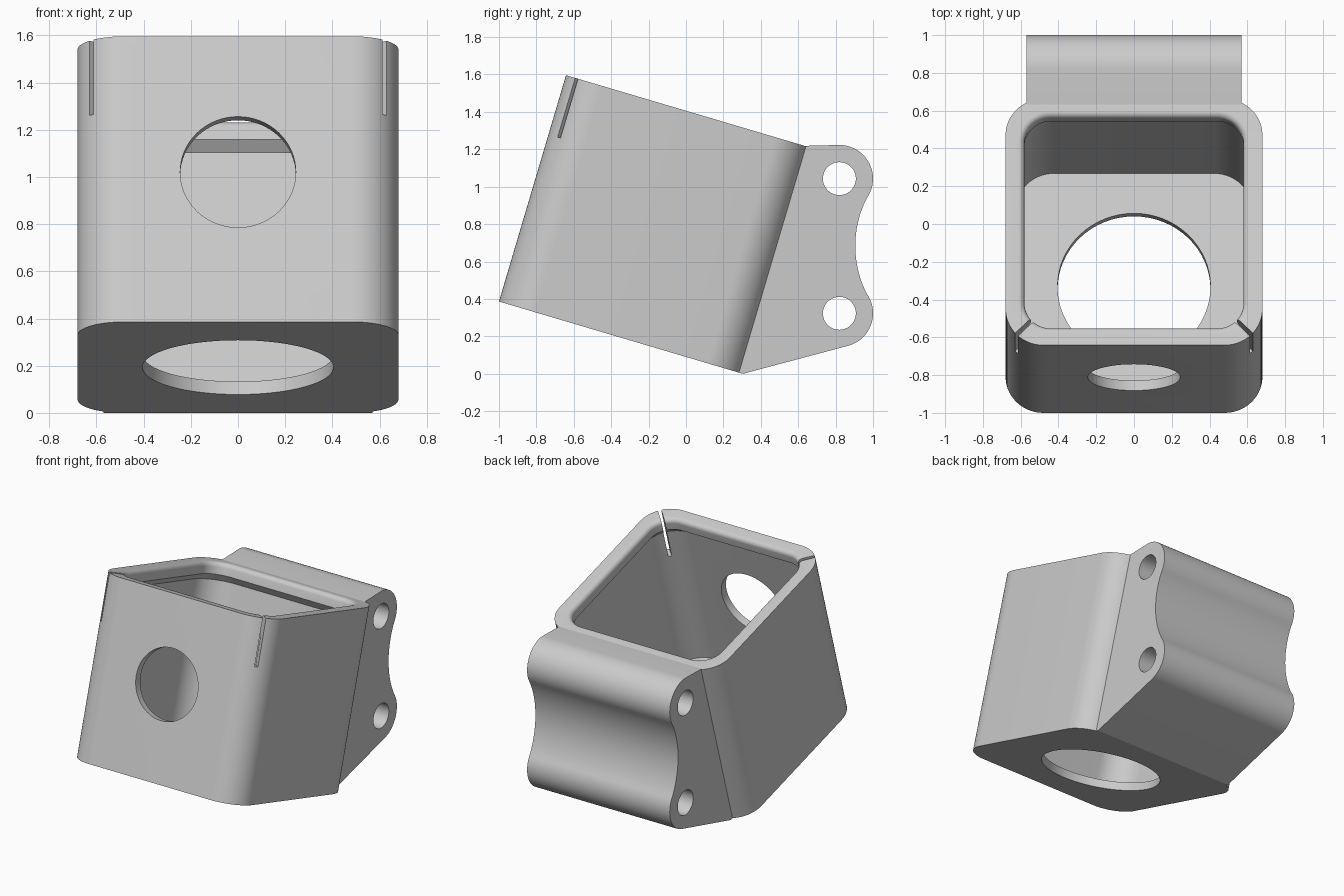
import bpy, bmesh
from math import pi, sin, cos, radians, atan2, acos, hypot
from mathutils import Matrix, Vector

cube = bpy.data.objects.get("Cube")
if cube:
    bpy.data.objects.remove(cube, do_unlink=True)

# Main sizes, in the tilted frame of the housing
SIDE, HEIGHT, WALL, LIP, FLOOR = 1.36, 1.262, 0.055, 0.1, 0.057
CORNER, FILLET, STEPS = 0.2, 0.032, 14
TILT = Matrix.Translation((0, -1, 0.386)) @ Matrix.Rotation(radians(-16.5), 4, 'X')
MID = SIDE / 2

grey = bpy.data.materials.new("plain_grey")
grey.use_nodes = True
grey.diffuse_color = (0.6, 0.6, 0.6, 1)
grey.node_tree.nodes["Principled BSDF"].inputs["Base Color"].default_value = (0.6, 0.6, 0.6, 1)


def make(name, bm, matrix=None):
    if matrix:
        bm.transform(matrix)
    bmesh.ops.recalc_face_normals(bm, faces=bm.faces)
    mesh = bpy.data.meshes.new(name)
    bm.to_mesh(mesh)
    bm.free()
    mesh.materials.append(grey)
    obj = bpy.data.objects.new(name, mesh)
    bpy.context.collection.objects.link(obj)
    return obj


def activate(obj):
    bpy.ops.object.select_all(action='DESELECT')
    obj.select_set(True)
    bpy.context.view_layer.objects.active = obj


def cut(obj, cutter):
    cutter.hide_render = True
    activate(obj)
    mod = obj.modifiers.new("cut", 'BOOLEAN')
    mod.operation, mod.solver, mod.object = 'DIFFERENCE', 'EXACT', cutter
    bpy.ops.object.modifier_apply(modifier=mod.name)
    bpy.data.objects.remove(cutter, do_unlink=True)


def cylinder(radius, depth, matrix):
    bm = bmesh.new()
    bmesh.ops.create_cone(bm, cap_ends=True, segments=64, radius1=radius,
                          radius2=radius, depth=depth)
    return make("hole_cutter", bm, matrix)


def arc(cy, cz, r, a0, a1, n):
    return [(cy + r * cos(a0 + (a1 - a0) * i / n), cz + r * sin(a0 + (a1 - a0) * i / n))
            for i in range(n + 1)]


def rounded_ring(bm, inset, radius, z):
    k = MID - inset - radius
    verts = []
    for q, (sx, sy) in enumerate([(1, 1), (-1, 1), (-1, -1), (1, -1)]):
        for x, y in arc(sx * k, sy * k, radius, q * pi / 2, (q + 1) * pi / 2, STEPS):
            verts.append(bm.verts.new((x, y + MID, z)))
    return verts


# Housing: one loft over the outside, around the lip and down to the floor
sections = [(0, CORNER, 0), (0, CORNER, HEIGHT)]
for i in range(7):
    a = i / 6 * pi / 2
    inset = LIP - FILLET + FILLET * sin(a)
    sections.append((inset, 0.14 + LIP - inset, HEIGHT - FILLET * (1 - cos(a))))
sections += [(LIP, 0.14, 1.18), (WALL, CORNER, 1.135), (WALL, CORNER, FLOOR)]
bm = bmesh.new()
rings = [rounded_ring(bm, *s) for s in sections]
for a, b in zip(rings, rings[1:]):
    for i in range(len(a)):
        j = (i + 1) % len(a)
        bm.faces.new((a[i], a[j], b[j], b[i]))
bm.faces.new(rings[0])
bm.faces.new(rings[-1])
housing = make("housing", bm, TILT)

# Round openings in the front wall and the floor
front = Matrix.Translation((0, 0, 0.662)) @ Matrix.Rotation(pi / 2, 4, 'X')
cut(housing, cylinder(0.245, 0.3, TILT @ front))
cut(housing, cylinder(0.405, 0.3, TILT @ Matrix.Translation((0, MID, 0))))

# Diagonal slits in the two front corners
for side in (-1, 1):
    bm = bmesh.new()
    bmesh.ops.create_cube(bm, size=1, matrix=Matrix.Diagonal((0.4, 0.022, 0.66, 1)))
    place = Matrix.Translation((side * 0.6, 0.08, HEIGHT)) @ Matrix.Rotation(-side * pi / 4, 4, 'Z')
    cut(housing, make("slit_cutter", bm, TILT @ place))

# Mounting block: rounded lugs joined by a hollow, extruded across the back
LUG_Y, LOW, HIGH, LUG_R, HOLLOW_R = 0.82, 0.323, 1.043, 0.18, 0.561
hollow_y, hollow_z = 0.905 + HOLLOW_R, (LOW + HIGH) / 2
t = atan2(hollow_z - LOW, hollow_y - LUG_Y)
foot = TILT @ Vector((0, SIDE, 0))
dy, dz = foot.y - LUG_Y, foot.z - LOW
start = atan2(dz, dy) + acos(LUG_R / hypot(dy, dz))
low_in = TILT @ Vector((0, SIDE - 0.035, 0))
high_in = TILT @ Vector((0, SIDE - 0.03, HEIGHT))
profile = [(low_in.y, low_in.z), (foot.y, foot.z)]
profile += arc(LUG_Y, LOW, LUG_R, start, t, 18)
profile += arc(hollow_y, hollow_z, HOLLOW_R, pi + t, pi - t, 18)[1:-1]
profile += arc(LUG_Y, HIGH, LUG_R, -t, pi / 2, 20)
profile.append((high_in.y, high_in.z))
bm = bmesh.new()
face = bm.faces.new([bm.verts.new((-0.57, y, z)) for y, z in profile])
extruded = bmesh.ops.extrude_face_region(bm, geom=[face])["geom"]
bmesh.ops.translate(bm, vec=(1.14, 0, 0),
                    verts=[g for g in extruded if isinstance(g, bmesh.types.BMVert)])
block = make("mounting_block", bm)

# Bolt holes running across the block
for z in (LOW, HIGH):
    cut(block, cylinder(0.088, 2, Matrix.Translation((0, LUG_Y, z)) @ Matrix.Rotation(pi / 2, 4, 'Y')))

for obj in (housing, block):
    activate(obj)
    bpy.ops.object.shade_smooth_by_angle(angle=radians(30))
